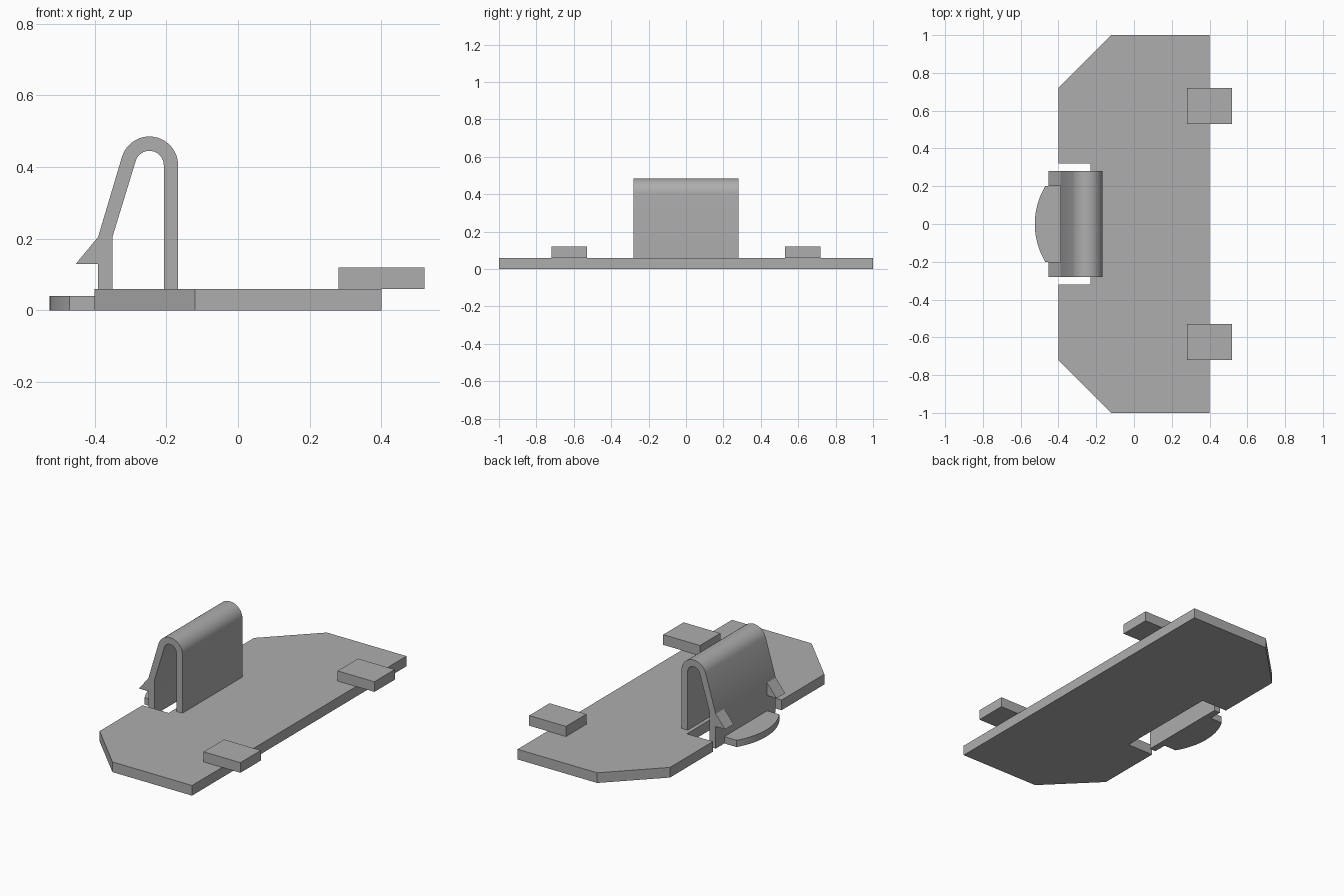
import bpy, bmesh
from math import cos, sin, radians, asin
from mathutils import Vector

cube = bpy.data.objects.get("Cube")
if cube:
    bpy.data.objects.remove(cube, do_unlink=True)

grey = bpy.data.materials.new("matte grey")
grey.use_nodes = True
colour = (0.42, 0.42, 0.42, 1)
grey.diffuse_color = colour
grey.node_tree.nodes["Principled BSDF"].inputs["Base Color"].default_value = colour


def extrude(name, points, depth, smooth=False):
    """Make a closed prism from a loop of points, pushed along depth."""
    bm = bmesh.new()
    face = bm.faces.new([bm.verts.new(p) for p in points])
    moved = bmesh.ops.extrude_face_region(bm, geom=[face])["geom"]
    verts = [v for v in moved if isinstance(v, bmesh.types.BMVert)]
    bmesh.ops.translate(bm, verts=verts, vec=Vector(depth))
    bmesh.ops.recalc_face_normals(bm, faces=bm.faces[:])
    mesh = bpy.data.meshes.new(name)
    bm.to_mesh(mesh)
    bm.free()
    mesh.materials.append(grey)
    obj = bpy.data.objects.new(name, mesh)
    bpy.context.collection.objects.link(obj)
    if smooth:
        bpy.ops.object.select_all(action='DESELECT')
        obj.select_set(True)
        bpy.context.view_layer.objects.active = obj
        bpy.ops.object.shade_smooth_by_angle(angle=radians(25))
    return obj


def arc(cx, cy, r, start, end, steps):
    angles = [radians(start + (end - start) * i / steps) for i in range(steps + 1)]
    return [(cx + r * cos(a), cy + r * sin(a)) for a in angles]


# Cover plate: chamfered corners and a notch around the clip
half = [(0.4, 1), (-0.12, 1), (-0.4, 0.72), (-0.4, 0.32), (-0.23, 0.32)]
outline = half + [(x, -y) for x, y in reversed(half)]
extrude("cover_plate", [(x, y, 0) for x, y in outline], (0, 0, 0.06))

# Spring clip: a bent strip with a round top
outer = [(-0.39, 0), (-0.39, 0.205)] + arc(-0.247, 0.405, 0.08, 163, 0, 20) + [(-0.167, 0.06)]
inner = [(-0.207, 0.06)] + arc(-0.247, 0.405, 0.04, 0, 163, 20) + [(-0.35, 0.205), (-0.35, 0)]
extrude("spring_clip", [(x, -0.28, z) for x, z in outer + inner], (0, 0.56, 0), True)

# Finger tab with a curved edge
radius = 0.39
spread = asin(0.2 / radius) * 180 / 3.14159
curve = arc(-0.525 + radius, 0, radius, 180 - spread, 180 + spread, 20)
tab = [(-0.38, 0.2)] + curve + [(-0.38, -0.2)]
extrude("finger_tab", [(x, y, 0) for x, y in tab], (0, 0, 0.04), True)

# Catches on the clip and locating lugs, one on each side
for side, s in (("left", 1), ("right", -1)):
    wedge = [(-0.39, 0.205), (-0.452, 0.13), (-0.39, 0.13)]
    extrude("catch_" + side, [(x, 0.2 * s, z) for x, z in wedge], (0, 0.08 * s, 0))
    lug = [(0.28, 0.53), (0.52, 0.53), (0.52, 0.72), (0.28, 0.72)]
    extrude("lug_" + side, [(x, y * s, 0.06) for x, y in lug], (0, 0, 0.06))
